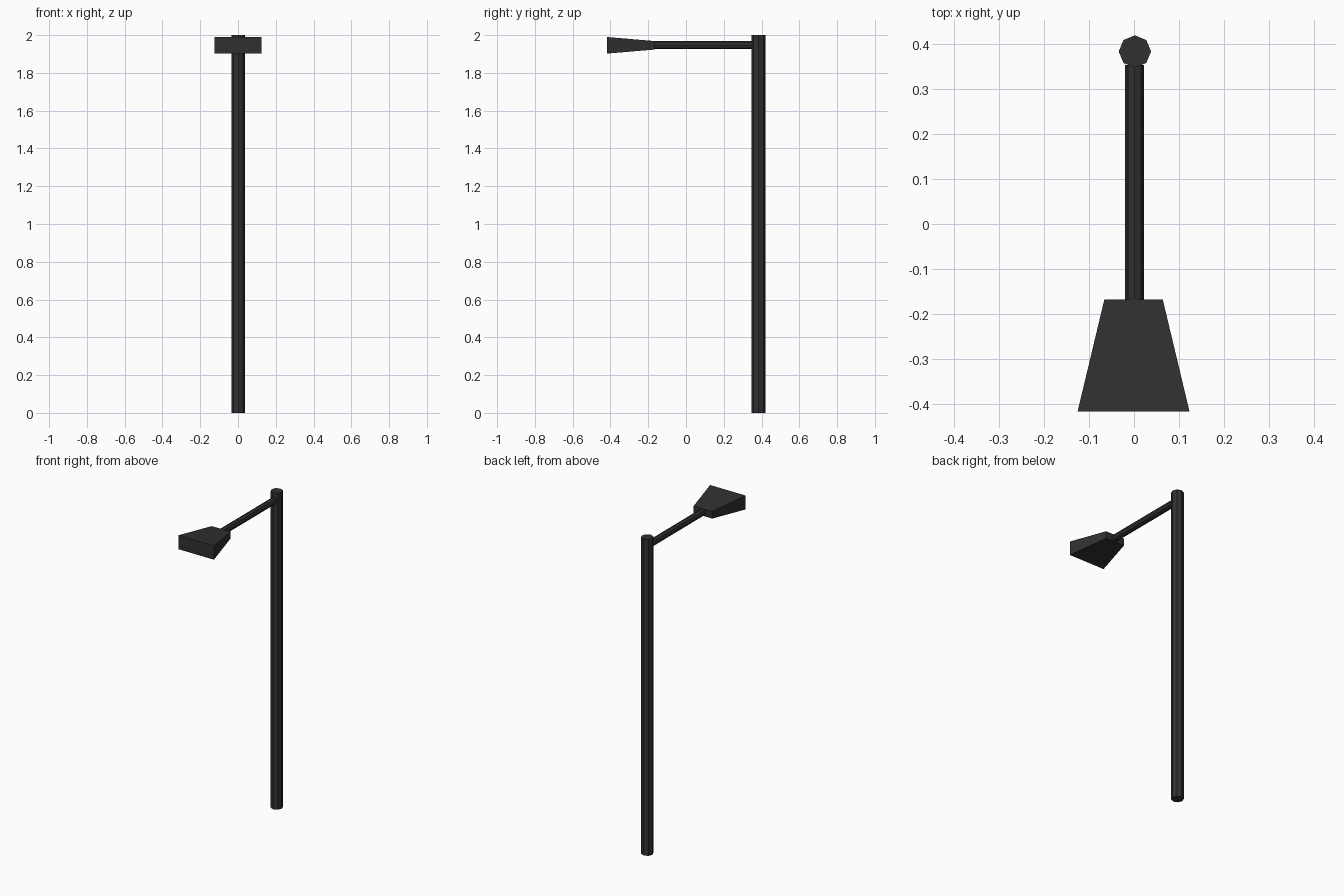
import bpy
import math

if "Cube" in bpy.data.objects:
    bpy.data.objects.remove(bpy.data.objects["Cube"])

dark = bpy.data.materials.new("dark_metal")
dark.diffuse_color = (0.03, 0.03, 0.03, 1)
dark.use_nodes = True
dark.node_tree.nodes["Principled BSDF"].inputs["Base Color"].default_value = dark.diffuse_color


def finish(obj, name):
    obj.name = name
    obj.data.materials.append(dark)
    return obj


def rod(name, radius, length, centre, rotation=(0, 0, 0)):
    bpy.ops.mesh.primitive_cylinder_add(vertices=8, radius=radius, depth=length,
                                        location=centre, rotation=rotation)
    return finish(bpy.context.object, name)


# Upright pole
POLE_Y = 0.384
rod("pole", 0.036, 2.0, (0.002, POLE_Y, 1.0))

# Horizontal arm from the pole into the back of the lamp head
ARM_Z, HEAD_BACK, HEAD_FRONT = 1.947, -0.168, -0.417
arm_end = POLE_Y - 0.03
rod("arm", 0.021, arm_end - HEAD_BACK, (0.001, (arm_end + HEAD_BACK) / 2, ARM_Z),
    (math.radians(90), 0, 0))

# Lamp head: box tapering towards the arm
bpy.ops.mesh.primitive_cube_add(size=2, location=(-0.001, 0, 1.946))
head = finish(bpy.context.object, "lamp_head")
for v in head.data.vertices:
    y, half_w, half_h = ((HEAD_BACK, 0.065, 0.0227) if v.co.y > 0
                         else (HEAD_FRONT, 0.1245, 0.0437))
    v.co = (v.co.x * half_w, y, v.co.z * half_h)
